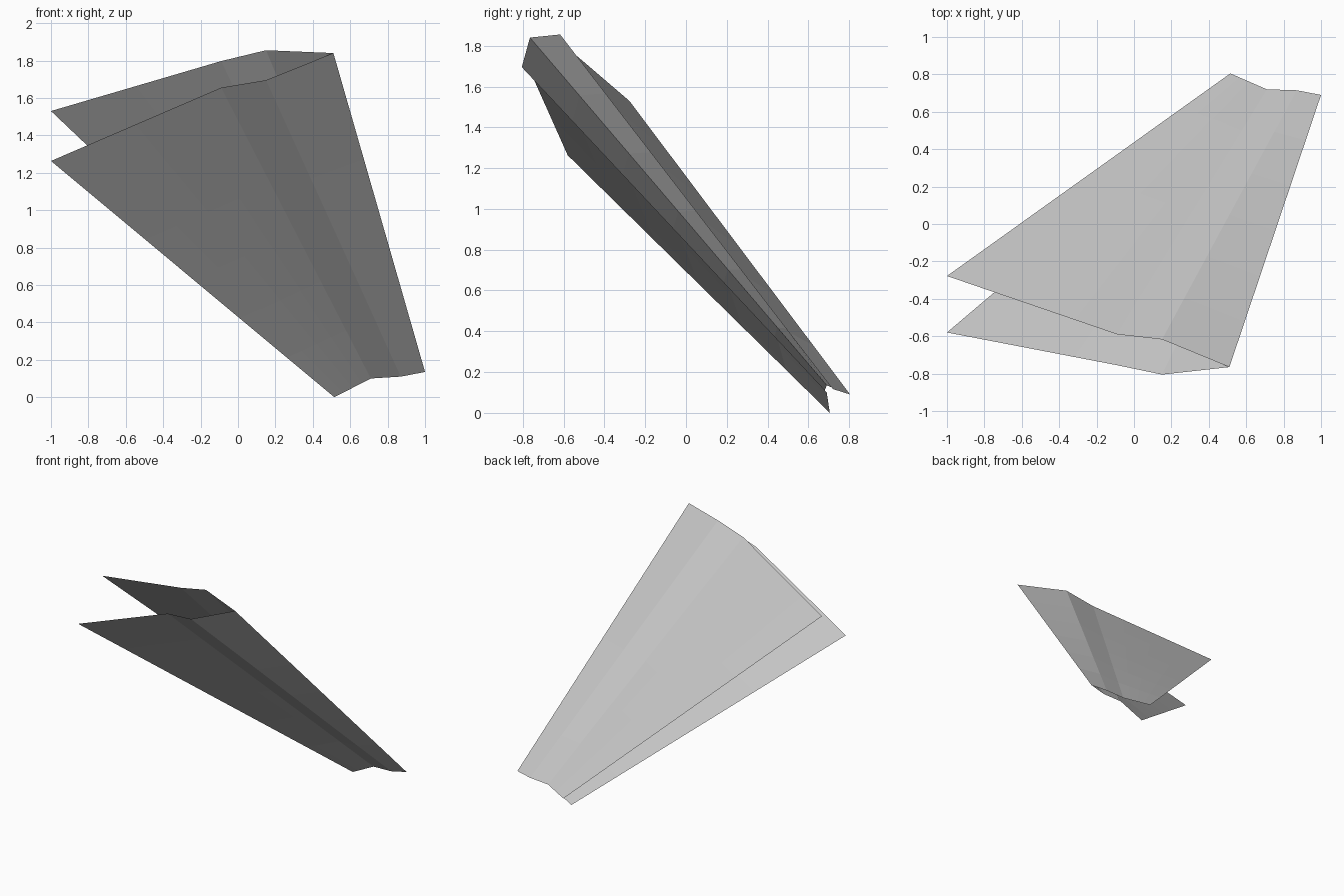
import bpy
import bmesh
from mathutils import Vector

cube = bpy.data.objects.get("Cube")
if cube:
    bpy.data.objects.remove(cube, do_unlink=True)

grey = bpy.data.materials.new("plain_grey")
grey.use_nodes = True
colour = (0.58, 0.58, 0.58, 1)
grey.diffuse_color = colour
grey.node_tree.nodes["Principled BSDF"].inputs["Base Color"].default_value = colour

ROWS = 6   # segments along the length
WING = 4   # segments across the wide panel


def refine(profile):
    """Split the last, widest span of an end profile into equal steps."""
    pts = [Vector(p) for p in profile]
    a, b = pts[-2:]
    return pts[:-1] + [a.lerp(b, k / WING) for k in range(1, WING + 1)]


def sheet(name, top, bottom, flip=False):
    """Ruled, creased sheet stretched between two end profiles."""
    bm = bmesh.new()
    ends = list(zip(refine(top), refine(bottom)))
    grid = [[bm.verts.new(a.lerp(b, j / ROWS)) for a, b in ends]
            for j in range(ROWS + 1)]
    for r0, r1 in zip(grid, grid[1:]):
        for i in range(len(ends) - 1):
            quad = [r0[i], r0[i + 1], r1[i + 1], r1[i]]
            bm.faces.new(quad[::-1] if flip else quad)
    mesh = bpy.data.meshes.new(name)
    bm.to_mesh(mesh)
    bm.free()
    mesh.materials.append(grey)
    obj = bpy.data.objects.new(name, mesh)
    bpy.context.collection.objects.link(obj)
    return obj


# Both sheets meet on one straight folded edge
fold_top = (0.51, -0.765, 1.84)
fold_bottom = (1.0, 0.69, 0.135)

# Profiles run from the folded edge to the free edge
sheet("front_sheet",
      [fold_top, (0.15, -0.805, 1.695), (-0.09, -0.755, 1.655), (-1, -0.58, 1.263)],
      [fold_bottom, (0.87, 0.68, 0.11), (0.71, 0.69, 0.10), (0.515, 0.705, 0.0)])
sheet("back_sheet",
      [fold_top, (0.15, -0.617, 1.855), (-0.09, -0.59, 1.797), (-1, -0.278, 1.53)],
      [fold_bottom, (0.87, 0.715, 0.125), (0.71, 0.72, 0.117), (0.515, 0.805, 0.09)],
      flip=True)
